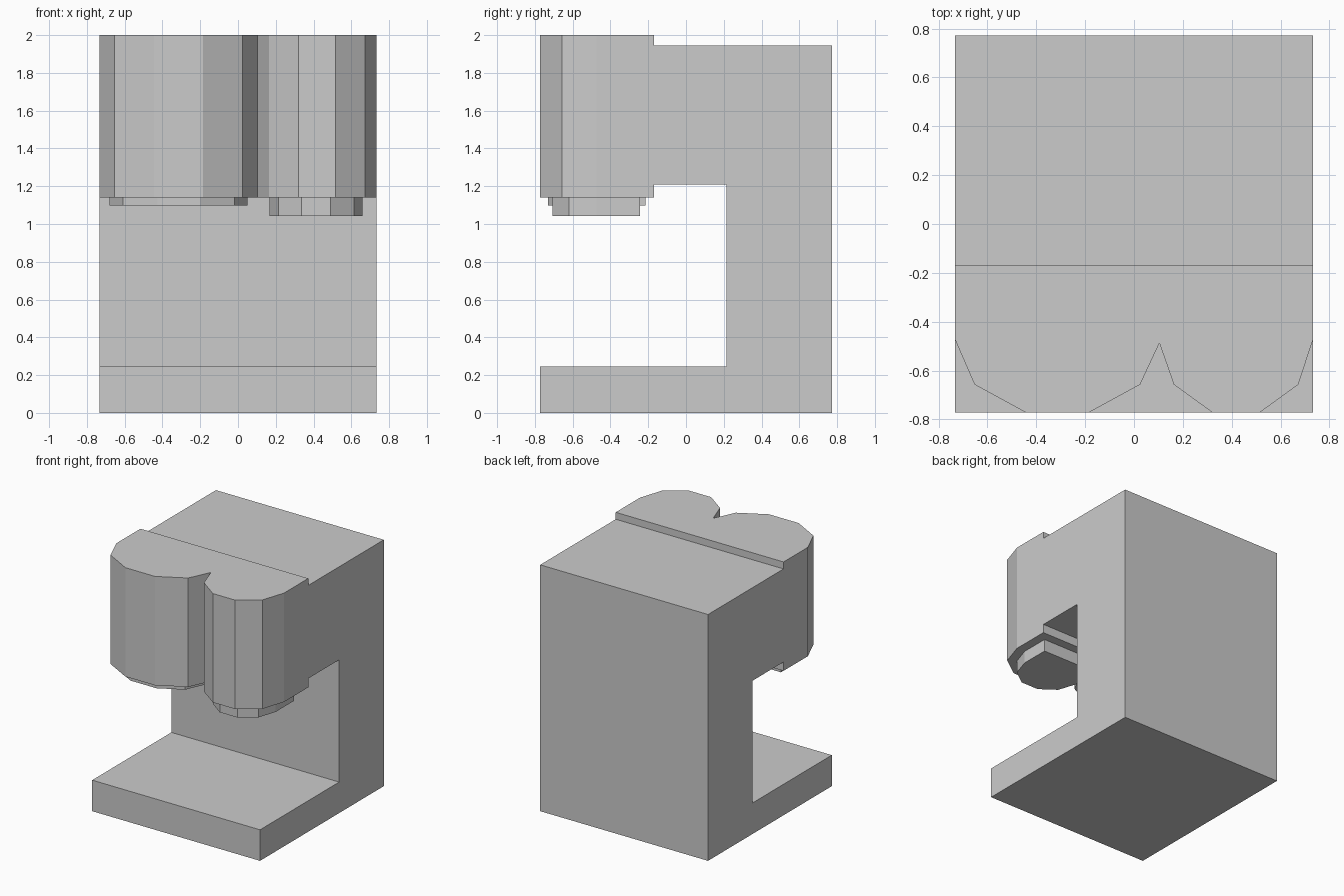
import bpy, bmesh
from math import cos, sin, pi
from mathutils import Vector

if "Cube" in bpy.data.objects:
    bpy.data.objects.remove(bpy.data.objects["Cube"])


def prism(name, points, offset):
    """Extrude a closed outline along an offset vector."""
    bm = bmesh.new()
    face = bm.faces.new([bm.verts.new(p) for p in points])
    ext = bmesh.ops.extrude_face_region(bm, geom=[face], use_keep_orig=True)
    verts = [v for v in ext["geom"] if isinstance(v, bmesh.types.BMVert)]
    bmesh.ops.translate(bm, verts=verts, vec=Vector(offset))
    bmesh.ops.recalc_face_normals(bm, faces=bm.faces)
    mesh = bpy.data.meshes.new(name)
    bm.to_mesh(mesh)
    bm.free()
    ob = bpy.data.objects.new(name, mesh)
    bpy.context.collection.objects.link(ob)
    return ob


def arc(cx, cy, rx, ry, z):
    """Front half of a ten-sided ellipse, left to right."""
    return [(cx - rx * cos(i * pi / 5), cy - ry * sin(i * pi / 5), z)
            for i in range(6)]


W, D = 0.733, 0.772
CY = -0.473
LEFT_X, RIGHT_X = -0.314, 0.418

# C-shaped frame: base plate, rear column and upper arm
profile = [(-D, 0), (D, 0), (D, 1.945), (-0.17, 1.945),
           (-0.17, 1.21), (0.215, 1.21), (0.215, 0.245), (-D, 0.245)]
prism("frame", [(-W, y, z) for y, z in profile], (2 * W, 0, 0))

# Twin-lobed head, with the lobes meeting in a notch
left = arc(LEFT_X, CY, 0.419, 0.314, 1.14)
right = arc(RIGHT_X, CY, 0.315, 0.314, 1.14)
outline = left[:5] + [(0.104, -0.488, 1.14)] + right[1:]
outline += [(W, -0.17, 1.14), (-W, -0.17, 1.14)]
prism("head", outline, (0, 0, 0.86))

# Stepped outlets below the two lobes
for name, cx, rx, ry, back, z in (
        ("wide_outlet", LEFT_X, 0.365, 0.271, -0.215, 1.097),
        ("narrow_outlet", RIGHT_X - 0.005, 0.247, 0.247, -0.243, 1.042)):
    pts = arc(cx, CY, rx, ry, z) + [(cx + rx, back, z), (cx - rx, back, z)]
    prism(name, pts, (0, 0, 1.14 - z))
